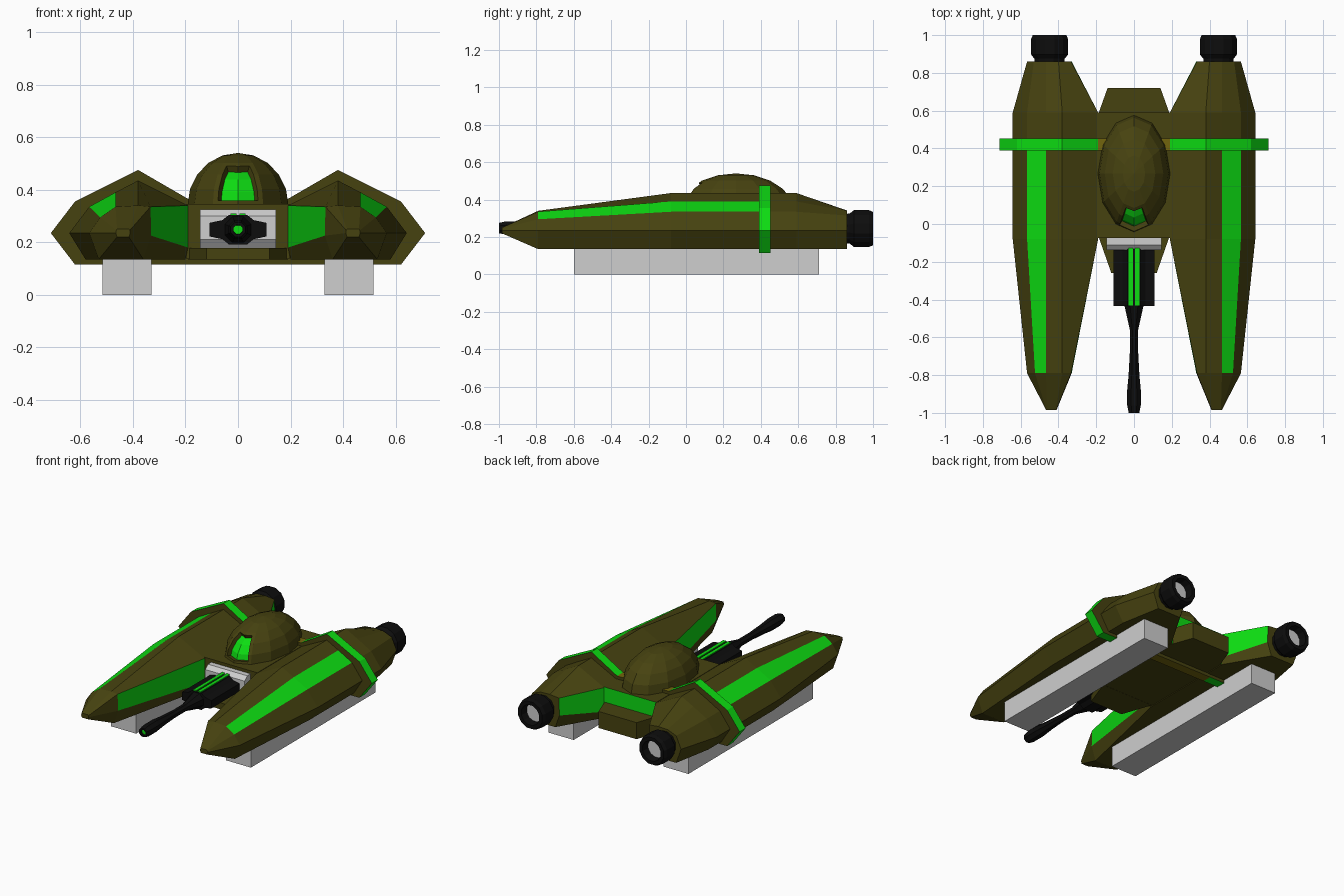
import bpy, bmesh, math
from mathutils import Vector

if "Cube" in bpy.data.objects:
    bpy.data.objects.remove(bpy.data.objects["Cube"])


def material(name, rgb):
    m = bpy.data.materials.new(name)
    m.diffuse_color = (*rgb, 1)
    m.use_nodes = True
    m.node_tree.nodes["Principled BSDF"].inputs["Base Color"].default_value = m.diffuse_color
    return m


OLIVE = material("olive", (0.062, 0.055, 0.005))
GREEN = material("bright green", (0.004, 0.72, 0.006))
BLACK = material("black", (0.004, 0.004, 0.004))
GREY = material("light grey", (0.62, 0.62, 0.62))
GOLD = material("dull gold", (0.17, 0.13, 0.004))


def finish(name, bm, mats, mirror=False):
    bmesh.ops.recalc_face_normals(bm, faces=bm.faces)
    me = bpy.data.meshes.new(name)
    bm.to_mesh(me)
    bm.free()
    ob = bpy.data.objects.new(name, me)
    bpy.context.collection.objects.link(ob)
    for m in mats:
        me.materials.append(m)
    if mirror:
        ob.modifiers.new("mirror", 'MIRROR').use_mirror_merge = False
    return ob


def loft(name, sections, mats, rule=None, cap_mats=(0, 0), mirror=False):
    """Skin (y, [(x, z)...]) sections; rule(section, side) gives the material."""
    bm = bmesh.new()
    rings = [[bm.verts.new((x, y, z)) for x, z in pts] for y, pts in sections]
    n = len(rings[0])
    for i in range(len(rings) - 1):
        for j in range(n):
            k = (j + 1) % n
            f = bm.faces.new((rings[i][j], rings[i][k], rings[i + 1][k], rings[i + 1][j]))
            f.material_index = rule(i, j) if rule else 0
    for ring, m in zip((rings[0], rings[-1]), cap_mats):
        bm.faces.new(ring).material_index = m
    return finish(name, bm, mats, mirror)


def box(name, x0, x1, y0, y1, z0, z1, mat, mirror=False):
    r = [(x0, z0), (x1, z0), (x1, z1), (x0, z1)]
    return loft(name, [(y0, r), (y1, r)], [mat], mirror=mirror)


def slab(name, outline, z0, z1, mat):
    """Prism of an (x, y) outline between two heights."""
    bm = bmesh.new()
    f = bm.faces.new([bm.verts.new((x, y, z0)) for x, y in outline])
    ext = bmesh.ops.extrude_face_region(bm, geom=[f])["geom"]
    bmesh.ops.translate(bm, vec=(0, 0, z1 - z0),
                        verts=[v for v in ext if isinstance(v, bmesh.types.BMVert)])
    return finish(name, bm, [mat])


def circle(cx, cz, r, n):
    return [(cx + r * math.cos(2 * math.pi * (i + .5) / n),
             cz + r * math.sin(2 * math.pi * (i + .5) / n)) for i in range(n)]


# Side pods: ridge, stripe top, stripe bottom, outer edge, belly, inner wall
tip = [(.415, .25), (.46, .25), (.463, .245), (.465, .235),
       (.46, .22), (.415, .22), (.41, .235), (.412, .245)]
nose = [(.38, .34), (.466, .335), (.524, .295), (.566, .235),
        (.53, .135), (.36, .135), (.33, .225), (.333, .335)]
mid = [(.38, .435), (.466, .39), (.566, .335), (.642, .235),
       (.58, .135), (.20, .135), (.19, .18), (.19, .34)]
tail = [(.40, .342), (.466, .34), (.53, .315), (.566, .235),
        (.53, .135), (.36, .135), (.33, .22), (.333, .335)]


def pod_paint(i, j):
    stripe = j == 1 and i in (1, 2)
    inner = j == 6 and i in (1, 4)
    return int(stripe or inner)


loft("side_pod", [(-.985, tip), (-.79, nose), (-.08, mid), (.42, mid), (.59, mid), (.86, tail)],
     [OLIVE, GREEN], pod_paint, mirror=True)

# Landing skids
box("landing_skid", .33, .515, -.60, .71, 0, .14, GREY, mirror=True)

# Engine nozzles with a recessed grey disc
nozzle = [(.84, .08), (.875, .083), (.898, .102), (.978, .102),
          (1.0, .092), (1.0, .068), (.95, .062)]
loft("engine_nozzle", [(y, circle(.447, .245, r, 12)) for y, r in nozzle],
     [BLACK, GREY], cap_mats=(0, 1), mirror=True)

# Central hull, green rear wall, lower nose and tail plates
r = [(-.195, .136), (.195, .136), (.195, .345), (-.195, .345)]
loft("central_hull", [(-.075, r), (.59, r)], [OLIVE, GREEN], cap_mats=(0, 1))
slab("nose_plate", [(-.19, -.06), (-.12, -.26), (.12, -.26), (.19, -.06)], .135, .178, OLIVE)
slab("tail_plate", [(-.19, .58), (-.14, .72), (.14, .72), (.19, .58)], .135, .245, OLIVE)

# Band around both pods: green rim, gold where it crosses the middle
half = [(.22, .115), (.62, .115), (.712, .235), (.62, .355), (.38, .475), (.19, .365)]
band = half + [(-x, z) for x, z in reversed(half)]
loft("band", [(.39, band), (.453, band)], [OLIVE, GREEN, GOLD],
     lambda i, j: 2 if j in (5, 11) else 1)

# Faceted canopy dome with an inset front window
bm = bmesh.new()
SEG, CY, BASE = 12, .267, .34
lats = [0, 18, 36, 54, 72]
rings = []
for a in lats:
    c, s = math.cos(math.radians(a)), math.sin(math.radians(a))
    rings.append([bm.verts.new((.192 * c * math.sin(2 * math.pi * i / SEG),
                                CY - .31 * c * math.cos(2 * math.pi * i / SEG),
                                BASE + .20 * s)) for i in range(SEG)])
top = bm.verts.new((0, CY, BASE + .20))
front = []
for i in range(SEG):
    k = (i + 1) % SEG
    for a, (lo, hi) in enumerate(zip(rings, rings[1:])):
        f = bm.faces.new((lo[i], lo[k], hi[k], hi[i]))
        if i in (0, SEG - 1) and a < 3:
            front.append(f)
    bm.faces.new((rings[-1][i], rings[-1][k], top))
bm.faces.new(rings[0][::-1])
bmesh.ops.recalc_face_normals(bm, faces=bm.faces)
bmesh.ops.inset_region(bm, faces=front, thickness=.02, use_even_offset=True)
bmesh.ops.inset_region(bm, faces=front, thickness=.003, depth=-.025, use_even_offset=True)
for f in front:
    f.material_index = 1
finish("canopy_dome", bm, [OLIVE, GREEN])

# Gun mount: grey block with sloped top and bottom edges
bm = bmesh.new()
side = [(-.07, .325), (-.11, .325), (-.138, .30), (-.138, .21), (-.11, .175), (-.07, .175)]
f = bm.faces.new([bm.verts.new((-.145, y, z)) for y, z in side])
ext = bmesh.ops.extrude_face_region(bm, geom=[f])["geom"]
bmesh.ops.translate(bm, vec=(.29, 0, 0), verts=[v for v in ext if isinstance(v, bmesh.types.BMVert)])
finish("gun_mount", bm, [GREY])

# Gun receiver with side wings and green top strips
GZ = .248
quarter = [(.108, .026), (.06, .036), (.035, .056)]
upper = quarter + [(-x, z) for x, z in reversed(quarter)]
prof = [(x, GZ + z) for x, z in upper] + [(x, GZ - z) for x, z in reversed(upper)]
loft("gun_receiver", [(-.435, prof), (-.115, prof)], [BLACK])
box("receiver_strip", .006, .028, -.432, -.12, GZ + .054, GZ + .062, GREEN, mirror=True)

# Gun barrel with a green bore
barrel = [(-.43, .055), (-.56, .024), (-.68, .024), (-.80, .031),
          (-.88, .039), (-.96, .039), (-1.0, .030), (-1.0, .019), (-.985, .018)]
loft("gun_barrel", [(y, circle(0, GZ, rad, 8)) for y, rad in barrel],
     [BLACK, GREEN], cap_mats=(0, 1))
